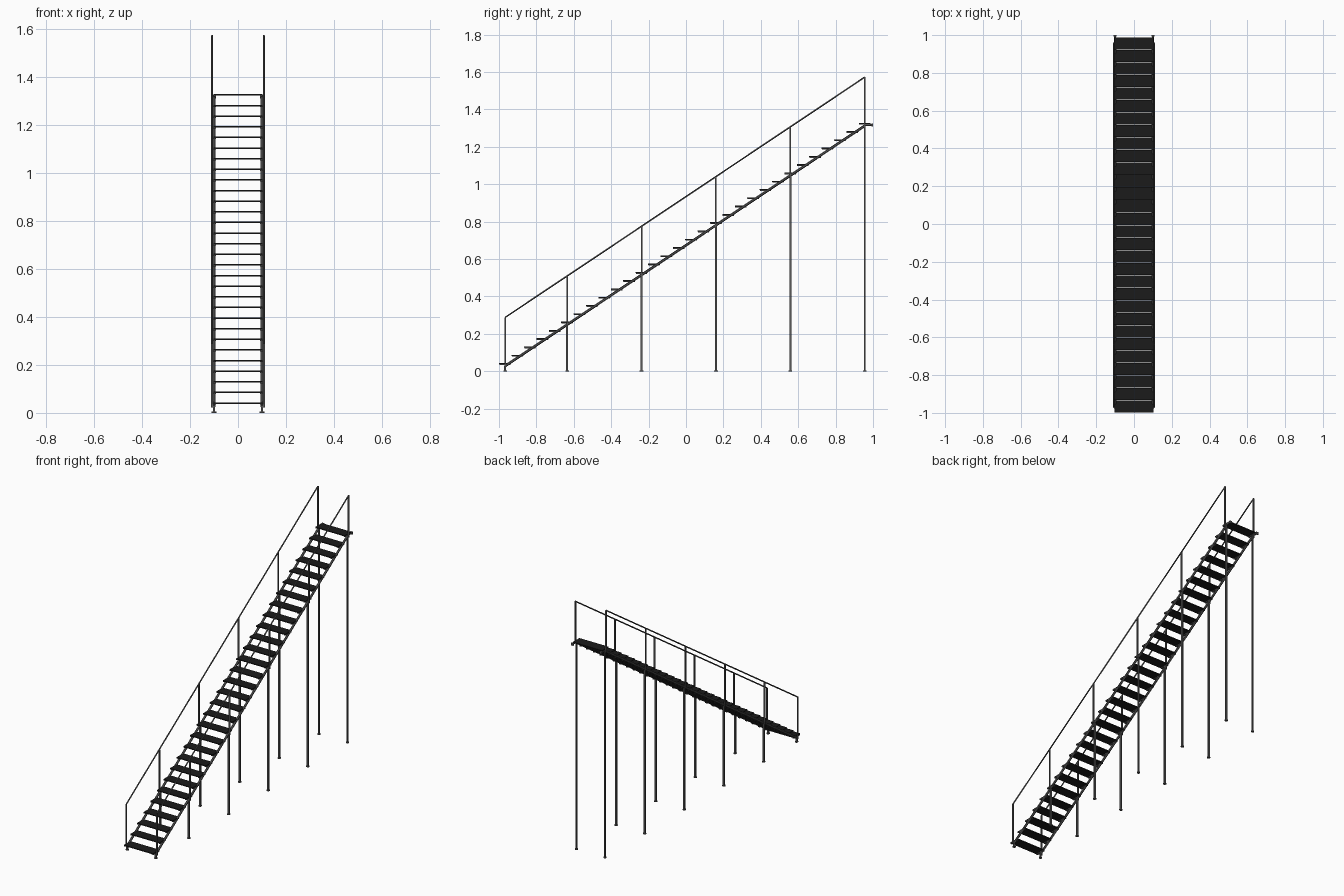
import bpy
from mathutils import Vector

cube = bpy.data.objects.get("Cube")
if cube:
    bpy.data.objects.remove(cube, do_unlink=True)


def material(name, value):
    mat = bpy.data.materials.new(name)
    mat.use_nodes = True
    color = (value, value, value, 1)
    mat.diffuse_color = color
    mat.node_tree.nodes["Principled BSDF"].inputs["Base Color"].default_value = color
    return mat


tread_black = material("tread black", 0.011)
steel_grey = material("steel grey", 0.1)


def box(name, center, size, mat):
    bpy.ops.mesh.primitive_cube_add(size=1, location=center)
    ob = bpy.context.object
    ob.name = name
    ob.scale = size
    ob.data.materials.append(mat)


def post(name, x, y, bottom, top, width):
    box(name, (x, y, (bottom + top) / 2), (width, width, top - bottom), steel_grey)


def tube(name, start, end, radius):
    start, end = Vector(start), Vector(end)
    axis = end - start
    bpy.ops.mesh.primitive_cylinder_add(vertices=12, radius=radius, depth=axis.length,
                                        location=(start + end) / 2)
    ob = bpy.context.object
    ob.name = name
    ob.rotation_euler = axis.to_track_quat('Z', 'Y').to_euler()
    ob.data.materials.append(steel_grey)
    bpy.ops.object.shade_smooth_by_angle()


STEPS = 30
RUN, RISE = 0.0663, 0.0443
Y0, Z0 = -0.967, 0.041
RAIL_HEIGHT = 0.247
DROP = 0.013            # stringer centre below tread
STRINGER_X, RAIL_X = 0.1, 0.108


def step_pos(i):
    return Y0 + i * RUN, Z0 + i * RISE


# Treads with a slim support angle under both ends
for i in range(STEPS):
    y, z = step_pos(i)
    box("tread", (0, y, z), (0.205, 0.064, 0.006), tread_black)
    for s in (-1, 1):
        box("tread_bracket", (s * 0.098, y, z - 0.005), (0.012, 0.06, 0.004), steel_grey)

y_first, z_first = step_pos(0)
y_last, z_last = step_pos(STEPS - 1)
for s, side in ((1, "left"), (-1, "right")):
    # Sloping stringer with a level end and wall plate at the top
    x, rail_x = s * STRINGER_X, s * RAIL_X
    tube(side + "_stringer", (x, y_first, z_first - DROP),
         (x, y_last, z_last - DROP), 0.007)
    tube(side + "_stringer_end", (x, y_last - 0.005, z_last - 0.008),
         (x, 0.996, z_last - 0.008), 0.005)
    box(side + "_wall_plate", (x, 0.996, z_last - 0.008), (0.016, 0.008, 0.016), steel_grey)

    # Legs, feet and handrail posts
    for i in (0, 5, 11, 17, 23, 29):
        y, z = step_pos(i)
        post(side + "_leg", x, y, 0, z - DROP, 0.010)
        tube(side + "_foot", (x, y, 0), (x, y, 0.005), 0.010)
        post(side + "_rail_post", rail_x, y, z - DROP - 0.006, z + RAIL_HEIGHT, 0.008)

    # Handrail
    tube(side + "_handrail", (rail_x, y_first, z_first + RAIL_HEIGHT),
         (rail_x, y_last, z_last + RAIL_HEIGHT), 0.004)
